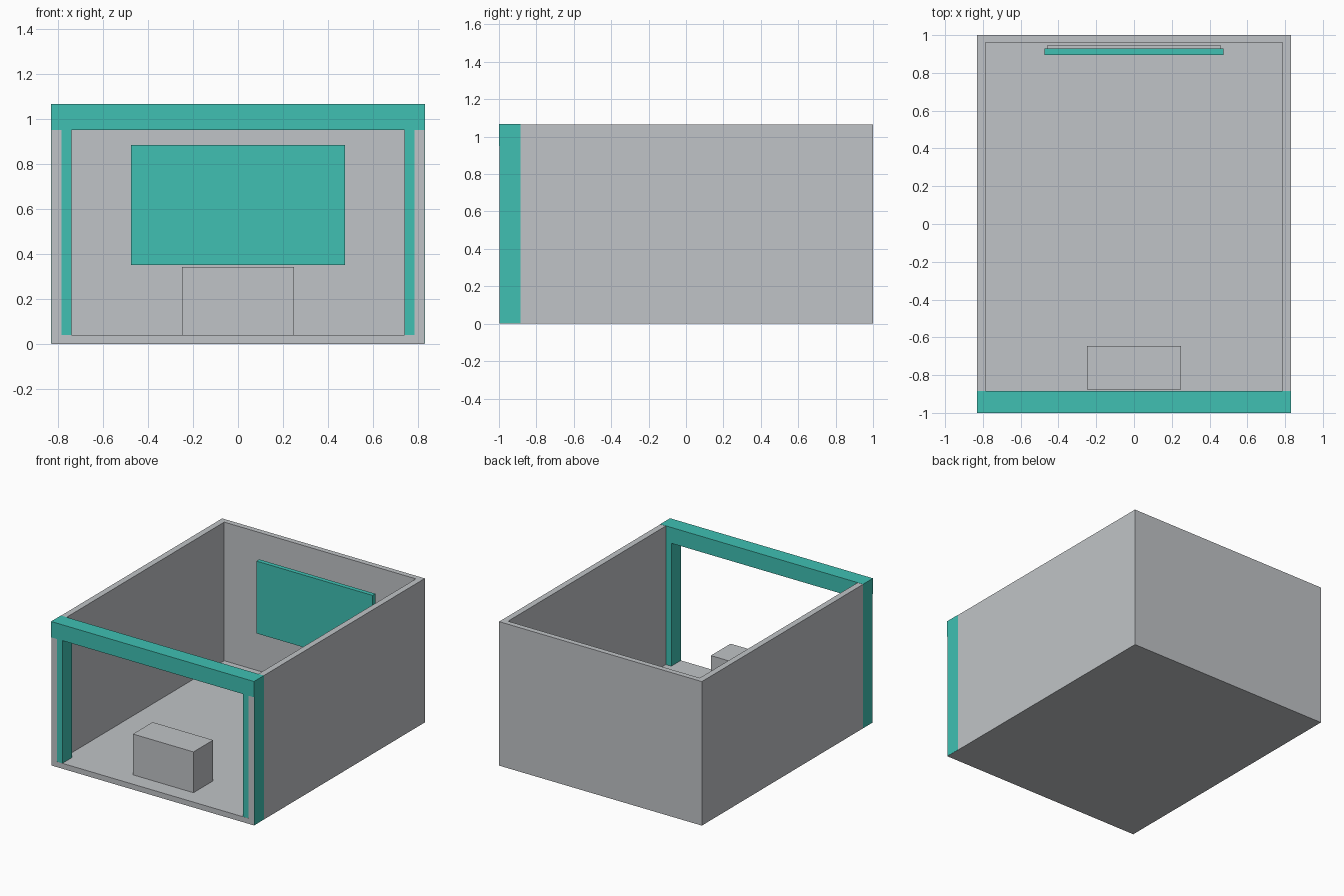
import bpy

default_cube = bpy.data.objects.get("Cube")
if default_cube:
    bpy.data.objects.remove(default_cube, do_unlink=True)


def material(name, rgb):
    mat = bpy.data.materials.new(name)
    mat.use_nodes = True
    colour = (*rgb, 1.0)
    mat.diffuse_color = colour
    mat.node_tree.nodes["Principled BSDF"].inputs["Base Color"].default_value = colour
    return mat


def box(name, low, high, mat):
    """Box spanning two opposite corners, with its scale baked in."""
    bpy.ops.mesh.primitive_cube_add(size=1)
    obj = bpy.context.object
    obj.name = name
    for v in obj.data.vertices:
        v.co = [h if c > 0 else l for c, l, h in zip(v.co, low, high)]
    obj.data.materials.append(mat)
    return obj


grey = material("light grey", (0.53, 0.55, 0.57))
teal = material("teal", (0.05, 0.53, 0.45))

HALF_W = 0.83
INNER_W = 0.785
FRONT = -0.997
FLOOR = 0.04
BEAM_Z = 0.95
HEIGHT = 1.067
FRAME_BACK = -0.885
LIP = 0.001      # keeps the frame just proud of the walls

# Room shell: floor, side walls and back wall, open at front and top
shell = box("room_shell", (-HALF_W, FRONT, 0), (HALF_W, 1, HEIGHT - LIP), grey)
cutter = box("room_cutter", (-INNER_W, -2, FLOOR), (INNER_W, 0.96, 2), grey)
cutter.hide_render = True
hollow = shell.modifiers.new("hollow", "BOOLEAN")
hollow.operation = "DIFFERENCE"
hollow.solver = "EXACT"
hollow.object = cutter
bpy.context.view_layer.objects.active = shell
bpy.ops.object.modifier_apply(modifier=hollow.name)
bpy.data.objects.remove(cutter, do_unlink=True)

# Front frame: a top beam on two posts wrapping the wall ends
box("front_beam", (-HALF_W - LIP, -1, BEAM_Z),
    (HALF_W + LIP, FRAME_BACK, HEIGHT), teal)
for side, name in ((1, "left_post"), (-1, "right_post")):
    xs = sorted((side * 0.74, side * (HALF_W + LIP)))
    box(name, (xs[0], FRONT + LIP, LIP), (xs[1], FRAME_BACK, BEAM_Z), teal)

# Wall panel with its backing board
box("wall_panel", (-0.475, 0.895, 0.35), (0.475, 0.928, 0.885), teal)
box("panel_backing", (-0.46, 0.928, 0.365), (0.46, 0.945, 0.87), grey)

# Counter near the entrance
box("counter", (-0.248, -0.875, FLOOR), (0.248, -0.645, 0.342), grey)
